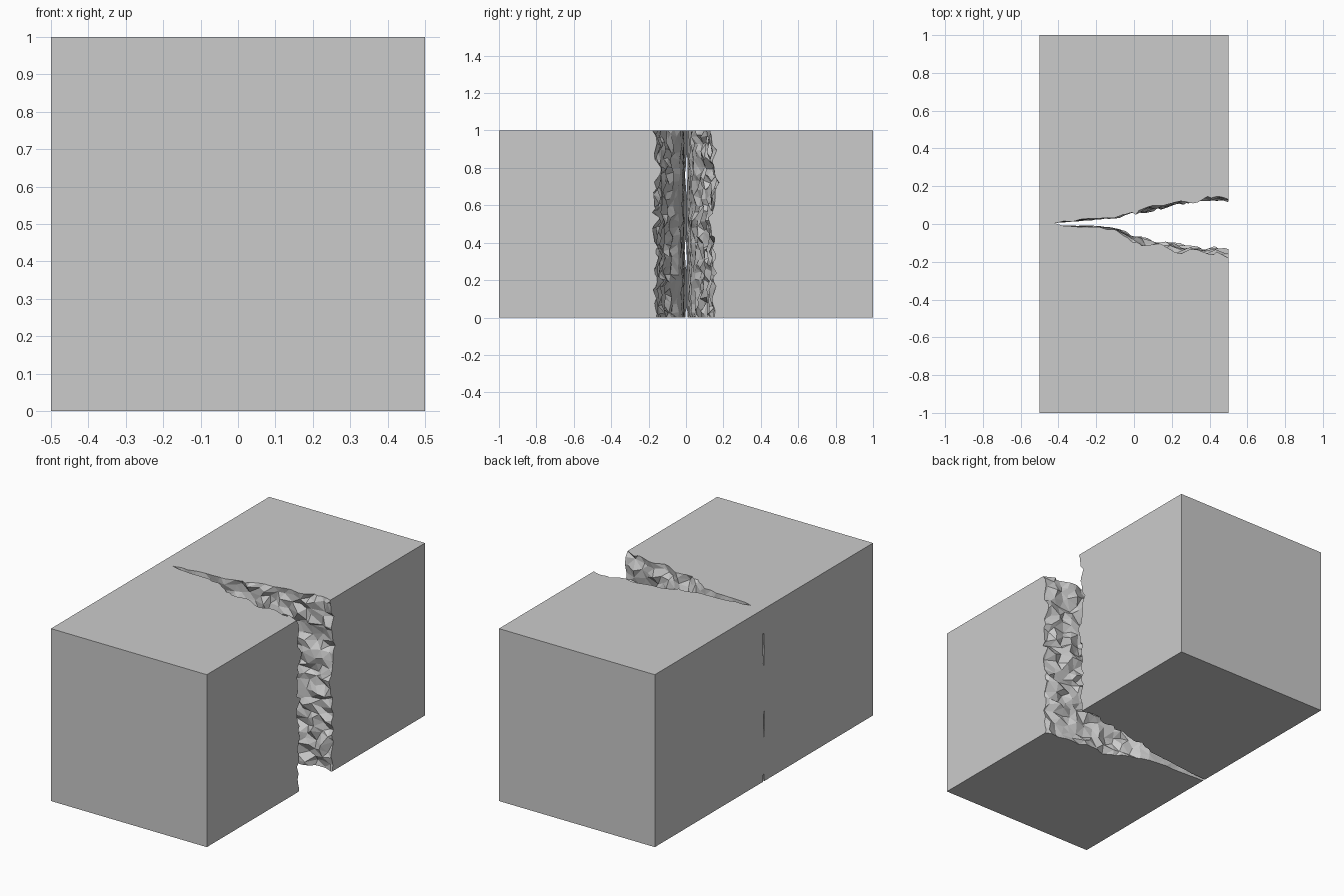
import bpy, bmesh, random
from mathutils import Vector, noise

if "Cube" in bpy.data.objects:
    bpy.data.objects.remove(bpy.data.objects["Cube"])

random.seed(4)
NX, NZ = 22, 27          # facets along the crack depth and height
END = 0.58               # cutter runs past the open face


def lerp_table(table, v):
    for (a, fa), (b, fb) in zip(table, table[1:]):
        if v <= b:
            return fa + (fb - fa) * max(0, (v - a) / (b - a))
    return table[-1][1]


# crack outline: half width by x, and how deep the tip reaches by height
UPPER = [(-.55, .005), (-.4, .012), (-.2, .03), (-.1, .048), (0, .075), (.15, .105), (.35, .14), (.6, .15)]
LOWER = [(-.55, .005), (-.4, .01), (-.2, .015), (-.1, .03), (0, .08), (.15, .12), (.35, .145), (.6, .165)]
TIP = [(-.05, -.54), (.03, -.53), (.08, -.46), (.2, -.46), (.27, -.52), (.33, -.54), (.4, -.52),
       (.46, -.46), (.6, -.46), (.68, -.52), (.77, -.54), (.86, -.52), (.92, -.45), (1.05, -.4)]


def centre_y(z):
    return 0.006 * noise.noise(Vector((0, 5, z * 4)))


# stone block
bpy.ops.mesh.primitive_cube_add(size=1, location=(0, 0, 0.5))
block = bpy.context.object
block.name = "cracked_block"
block.scale = (1, 2, 1)
bpy.ops.object.transform_apply(location=False, scale=True)

# jagged wedge: two rough sheets meeting at the tip
bm = bmesh.new()
sheets = []
tips = []
for j in range(NZ + 1):
    z = -0.05 + 1.1 * j / NZ
    tips.append(bm.verts.new((lerp_table(TIP, z), centre_y(z) + 0.004, z)))
for side, outline in ((1, UPPER), (-1, LOWER)):
    rows = []
    for j in range(NZ + 1):
        z0 = -0.05 + 1.1 * j / NZ
        tip = lerp_table(TIP, z0)
        row = [tips[j]]
        ledge = random.uniform(-.012, .012)
        for i in range(1, NX + 1):
            x0 = tip + (END - tip) * i / NX
            w = lerp_table(outline, x0)
            rough = min(1, w / .07)
            x, z = x0, z0
            if 1 < i < NX and 0 < j < NZ:
                x += random.uniform(-.017, .017) * rough
                z += random.uniform(-.015, .015) * rough
            y = w + rough * (ledge + random.uniform(-.02, .02)) + w * .12 * noise.noise(Vector((x * 6, side * 9, z * 6)))
            row.append(bm.verts.new((x, centre_y(z0) + side * max(y, w * .4), z)))
        rows.append(row)
    for j in range(NZ):
        for i in range(NX):
            bm.faces.new((rows[j][i], rows[j][i + 1], rows[j + 1][i + 1], rows[j + 1][i]))
    sheets.append(rows)

# close the wedge at its top, bottom and open end
up, lo = sheets
for j in (0, NZ):
    bm.faces.new((up[j][0], up[j][1], lo[j][1]))
    for i in range(1, NX):
        bm.faces.new((up[j][i], up[j][i + 1], lo[j][i + 1], lo[j][i]))
for j in range(NZ):
    bm.faces.new((up[j][NX], up[j + 1][NX], lo[j + 1][NX], lo[j][NX]))
bmesh.ops.triangulate(bm, faces=bm.faces[:])
bmesh.ops.recalc_face_normals(bm, faces=bm.faces[:])
mesh = bpy.data.meshes.new("crack_cutter")
bm.to_mesh(mesh)
bm.free()
cutter = bpy.data.objects.new("crack_cutter", mesh)
bpy.context.collection.objects.link(cutter)
cutter.hide_render = True

# carve the crack
cut = block.modifiers.new("crack", 'BOOLEAN')
cut.operation = 'DIFFERENCE'
cut.solver = 'EXACT'
cut.object = cutter
bpy.context.view_layer.objects.active = block
bpy.ops.object.modifier_apply(modifier=cut.name)
bpy.data.objects.remove(cutter)
